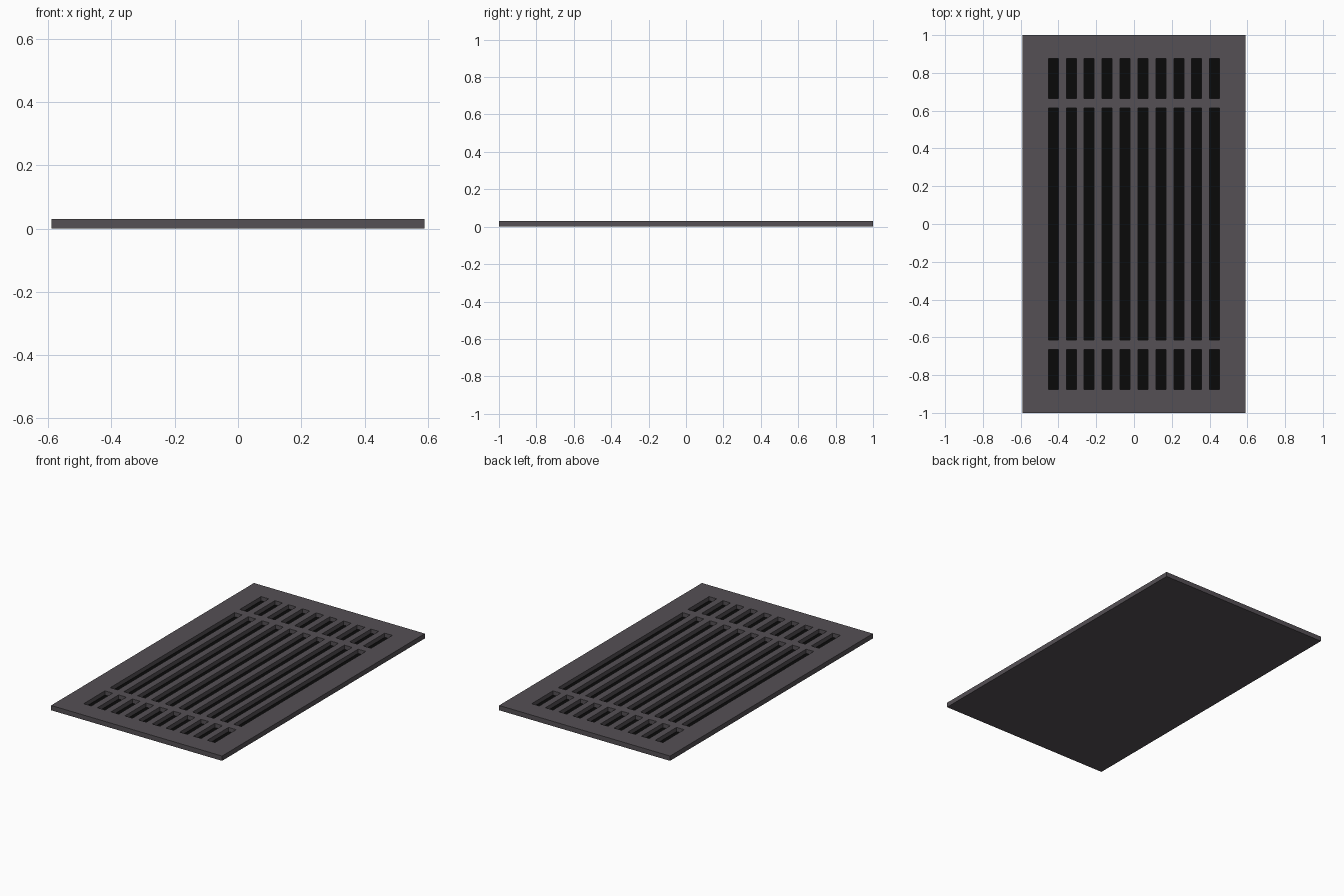
import bpy, bmesh

if "Cube" in bpy.data.objects:
    bpy.data.objects.remove(bpy.data.objects["Cube"])

HALF_X, HALF_Y, TOP, FLOOR = 0.59, 1.0, 0.03, 0.004
COLS, PITCH, SLOT_W = 10, 0.0948, 0.053


def material(name, rgb):
    mat = bpy.data.materials.new(name)
    mat.diffuse_color = (*rgb, 1)
    mat.use_nodes = True
    mat.node_tree.nodes["Principled BSDF"].inputs["Base Color"].default_value = mat.diffuse_color
    return mat


# Grid lines: every odd cell in both directions is a slot
xs = [-HALF_X]
for i in range(COLS):
    c = (i - (COLS - 1) / 2) * PITCH
    xs += [c - SLOT_W / 2, c + SLOT_W / 2]
xs.append(HALF_X)
ys = [-HALF_Y, -0.875, -0.665, -0.613, 0.613, 0.665, 0.875, HALF_Y]

# Top sheet of the grate
bm = bmesh.new()
grid = [[bm.verts.new((x, y, TOP)) for y in ys] for x in xs]
slots = []
for i in range(len(xs) - 1):
    for j in range(len(ys) - 1):
        f = bm.faces.new((grid[i][j], grid[i + 1][j],
                          grid[i + 1][j + 1], grid[i][j + 1]))
        if i % 2 and j % 2:
            slots.append(f)

# Outer rim and flat underside
rim = [e for e in bm.edges if e.is_boundary]
skirt = bmesh.ops.extrude_edge_only(bm, edges=rim)["geom"]
for v in skirt:
    if isinstance(v, bmesh.types.BMVert):
        v.co.z = 0
bmesh.ops.contextual_create(bm, geom=[e for e in bm.edges if e.is_boundary])

# Recessed slots with dark floors
for f in bmesh.ops.extrude_discrete_faces(bm, faces=slots)["faces"]:
    f.material_index = 1
    for v in f.verts:
        v.co.z = FLOOR
for f in bm.faces:
    if abs(f.calc_center_median().z - FLOOR) > 1e-4:
        f.material_index = 0
bmesh.ops.recalc_face_normals(bm, faces=bm.faces)

mesh = bpy.data.meshes.new("vent_grate")
bm.to_mesh(mesh)
bm.free()
mesh.materials.append(material("dark_metal", (0.09, 0.08, 0.09)))
mesh.materials.append(material("slot_black", (0.003, 0.003, 0.003)))
bpy.context.collection.objects.link(bpy.data.objects.new("vent_grate", mesh))
